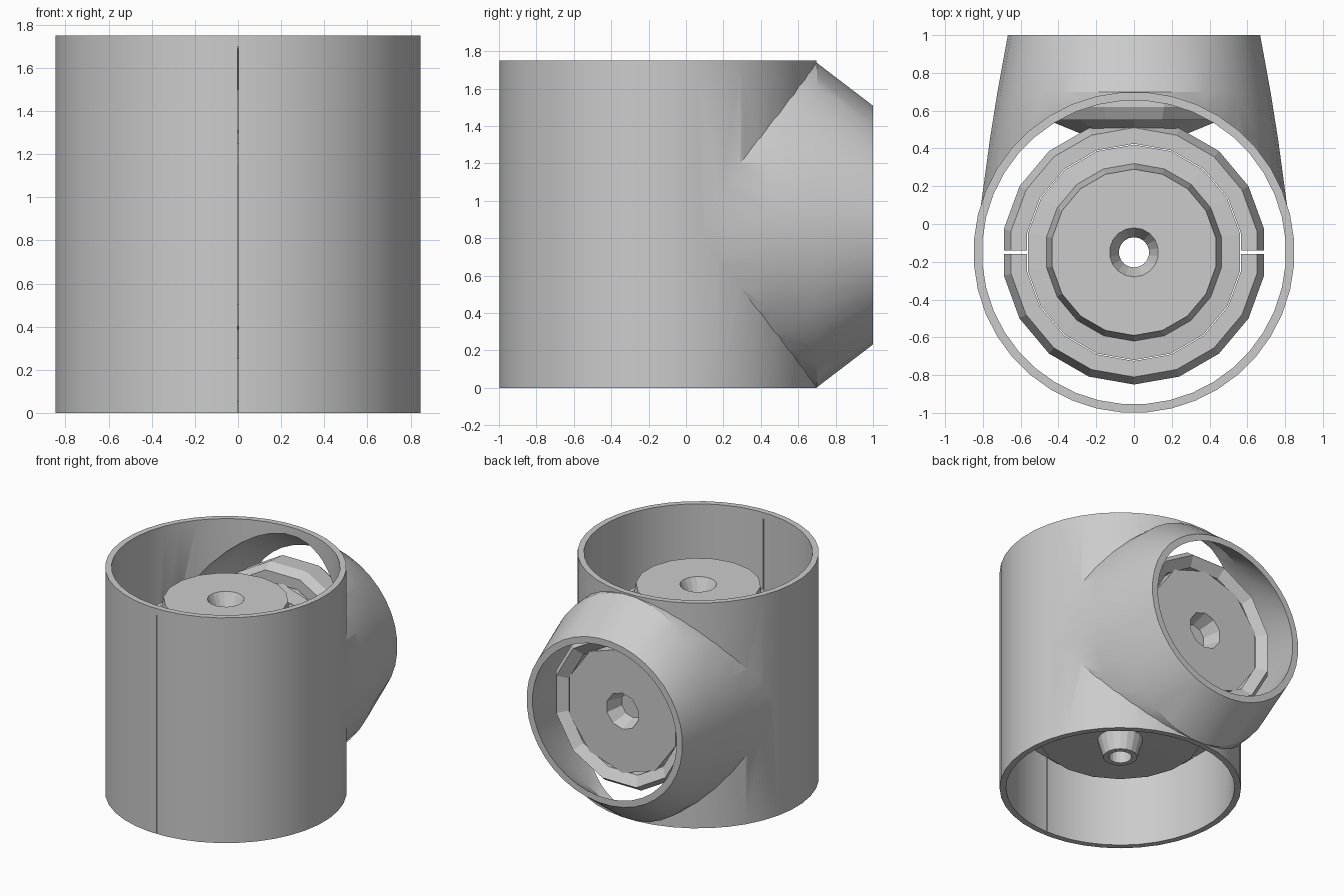
import bpy, bmesh, math
from mathutils import Matrix, Vector

if "Cube" in bpy.data.objects:
    bpy.data.objects.remove(bpy.data.objects["Cube"], do_unlink=True)

grey = bpy.data.materials.new("plain grey")
grey.use_nodes = True
grey.diffuse_color = (0.6, 0.6, 0.6, 1)
grey.node_tree.nodes["Principled BSDF"].inputs["Base Color"].default_value = (0.6, 0.6, 0.6, 1)

MID = 0.87      # height of the neck axis
AXIS_Y = -0.15  # y of the upright axis
UPRIGHT = Matrix.Translation((0, AXIS_Y, 0))
# local z runs along +y
BACKWARD = Matrix.Translation((0, 0, MID)) @ Matrix.Rotation(-math.pi / 2, 4, "X")


def finish(name, bm):
    bmesh.ops.recalc_face_normals(bm, faces=bm.faces)
    mesh = bpy.data.meshes.new(name)
    bm.to_mesh(mesh)
    bm.free()
    mesh.materials.append(grey)
    obj = bpy.data.objects.new(name, mesh)
    bpy.context.collection.objects.link(obj)
    return obj


def loft(name, sections, sides, frame, closed=True):
    """Join (width radius, depth radius, height) ellipses; closed loops make rings, others get caps."""
    bm = bmesh.new()
    rings = []
    for rx, ry, h in sections:
        turn = [2 * math.pi * (i + 0.5) / sides for i in range(sides)]
        rings.append([bm.verts.new(frame @ Vector((rx * math.cos(a), ry * math.sin(a), h))) for a in turn])
    pairs = list(zip(rings, rings[1:]))
    if closed:
        pairs.append((rings[-1], rings[0]))
    else:
        bm.faces.new(rings[0])
        bm.faces.new(rings[-1])
    for a, b in pairs:
        for i in range(sides):
            j = (i + 1) % sides
            bm.faces.new((a[i], a[j], b[j], b[i]))
    return finish(name, bm)


def lathe(name, profile, sides, frame, closed=True):
    return loft(name, [(r, r, h) for r, h in profile], sides, frame, closed)


def box(name, size, centre):
    bm = bmesh.new()
    bmesh.ops.create_cube(bm, size=1, matrix=Matrix.Translation(centre) @ Matrix.Diagonal((*size, 1)))
    return finish(name, bm)


def combine(obj, operation, *others):
    for other in others:
        other.hide_render = True
        mod = obj.modifiers.new("combine", "BOOLEAN")
        mod.object = other
        mod.operation = operation
        mod.solver = "EXACT"
        bpy.context.view_layer.objects.active = obj
        bpy.ops.object.modifier_apply(modifier=mod.name)
        bpy.data.objects.remove(other, do_unlink=True)


def smooth(obj, degrees):
    bpy.ops.object.select_all(action="DESELECT")
    obj.select_set(True)
    bpy.context.view_layer.objects.active = obj
    bpy.ops.object.shade_smooth_by_angle(angle=math.radians(degrees))


# Housing: upright tube joined to a tapering neck at the back
N = 40
WALL = 0.05
neck = [(0.84, 0.868, -0.1), (0.765, 0.87, 0.45), (0.725, 0.87, 0.7), (0.67, 0.64, 1.0)]
bore = [(rx - WALL, ry - WALL, y) for rx, ry, y in neck] + [(0.6, 0.56, 1.1)]
housing = lathe("housing", [(0.85, 0), (0.85, 1.75)], N, UPRIGHT, False)
combine(housing, "UNION", loft("neck", neck, N, BACKWARD, False))
combine(housing, "DIFFERENCE",
        lathe("tube_bore", [(0.805, -0.1), (0.805, 1.9)], N, UPRIGHT, False),
        loft("neck_bore", bore, N, BACKWARD, False),
        box("seam_cut", (0.006, 0.2, 1.72), (0, -0.98, 0.84)))
smooth(housing, 28)

# Upright core: stepped drum with a hollow spigot below
lathe("upright_core", [(0.08, 0.25), (0.12, 0.25), (0.16, 0.39), (0.57, 0.4),
                       (0.57, 1.3), (0.47, 1.31), (0.44, 1.5), (0.13, 1.5),
                       (0.08, 1.4)], 18, UPRIGHT)

# Sleeve around the core, split at both sides
sleeve = lathe("split_sleeve", [(0.575, 0.5), (0.69, 0.5), (0.7, 1.15), (0.66, 1.25), (0.575, 1.25)],
               18, UPRIGHT)
combine(sleeve, "DIFFERENCE", box("sleeve_slot", (2, 0.02, 2), (0, AXIS_Y, MID)))

# Back core: plug facing out of the neck, with a blind socket
lathe("back_core", [(0.3, 0.48), (0.48, 0.55), (0.48, 0.78), (0.14, 0.78),
                    (0.1, 0.65)], 10, BACKWARD, False)

# Sleeve around the back core, its lip funnelling in to the plug face
lathe("back_sleeve", [(0.485, 0.55), (0.57, 0.55), (0.61, 0.62), (0.6, 0.77), (0.56, 0.82),
                      (0.485, 0.77)], 12, BACKWARD)
